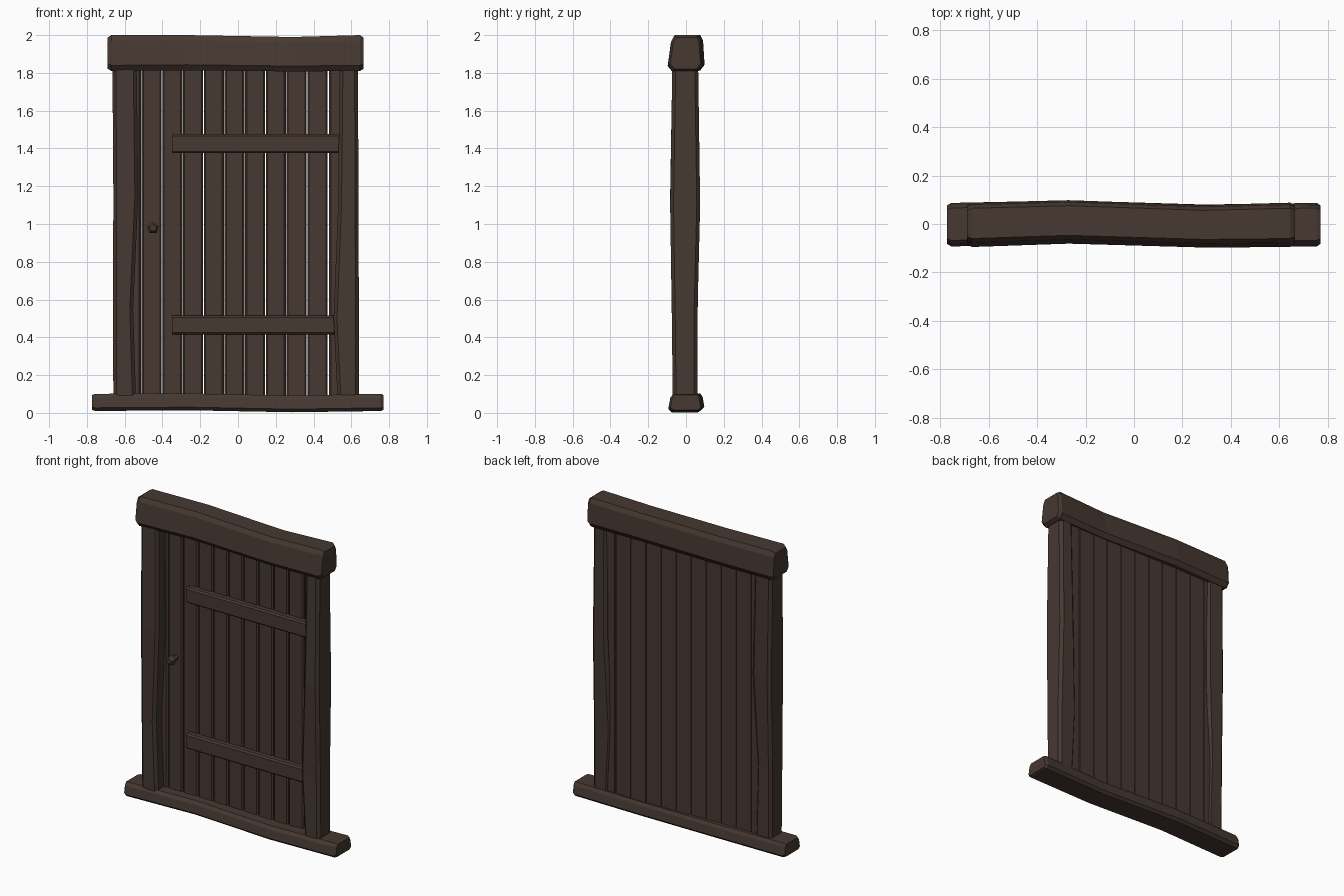
import bpy, bmesh, math

if "Cube" in bpy.data.objects:
    bpy.data.objects.remove(bpy.data.objects["Cube"])

wood = bpy.data.materials.new("dark_brown_wood")
wood.diffuse_color = (0.061, 0.040, 0.031, 1)
wood.use_nodes = True
wood.node_tree.nodes["Principled BSDF"].inputs["Base Color"].default_value = wood.diffuse_color


def finish(bm, name):
    bmesh.ops.recalc_face_normals(bm, faces=bm.faces)
    me = bpy.data.meshes.new(name)
    bm.to_mesh(me)
    bm.free()
    me.materials.append(wood)
    ob = bpy.data.objects.new(name, me)
    bpy.context.collection.objects.link(ob)
    return ob


def loft(name, rings):
    bm = bmesh.new()
    vs = [[bm.verts.new(p) for p in r] for r in rings]
    n = len(vs[0])
    for a, b in zip(vs, vs[1:]):
        for i in range(n):
            j = (i + 1) % n
            bm.faces.new((a[i], a[j], b[j], b[i]))
    bm.faces.new(vs[0])
    bm.faces.new(vs[-1])
    return finish(bm, name)


def prism(name, pts, z0, z1):
    return loft(name, [[(x, y, z) for x, y in pts] for z in (z0, z1)])


# horizontal beam: stations are (x, y shift, z shift, scale)
def beam(name, profile, zc, stations):
    loft(name, [[(x, y * s + dy, zc + (z - zc) * s + dz) for y, z in profile]
                for x, dy, dz, s in stations])


# lintel
beam("lintel", [(-.07, 1.81), (-.095, 1.84), (-.077, 1.97), (-.06, 2.0),
                (.065, 2.0), (.08, 1.97), (.088, 1.84), (.066, 1.81)], 1.9,
     [(-.69, 0, 0, .87), (-.67, 0, 0, 1), (-.27, .012, .002, .98),
      (.29, -.006, -.006, .96), (.645, 0, 0, 1), (.665, 0, 0, .87)])

# sill
beam("sill", [(-.075, .01), (-.093, .027), (-.083, .08), (-.068, .101),
              (.066, .101), (.078, .08), (.087, .027), (.07, .01)], .055,
     [(-.772, 0, 0, .88), (-.755, 0, 0, 1), (-.27, .012, .003, .98),
      (.29, -.004, -.008, .97), (.755, 0, 0, 1), (.77, 0, 0, .88)])


# posts: stations are (z, left x, right x, front y, back y)
def post(name, stations, c=.018):
    loft(name, [[(a + c, f, z), (b - c, f, z), (b, f + c, z), (b, k - c, z),
                 (b - c, k, z), (a + c, k, z), (a, k - c, z), (a, f + c, z)]
                for z, a, b, f, k in stations])


post("left_post", [(.06, -.66, -.54, -.07, .06), (.55, -.662, -.555, -.074, .062),
                   (1.15, -.66, -.528, -.084, .074), (1.86, -.665, -.537, -.072, .064)])
post("right_post", [(.06, .528, .64, -.07, .06), (.5, .506, .64, -.075, .06),
                    (1.1, .53, .638, -.084, .075), (1.86, .538, .635, -.072, .064)])

# door planks with chamfered front edges and thin gaps
gaps = [-.615, -.512, -.403, -.293, -.183, -.073, .036, .145, .255, .365, .477, .56]
F, B, c = 0.0, .052, .009
for i, (a, b) in enumerate(zip(gaps, gaps[1:])):
    g = .002
    l, r = a + g, b - g
    if i == 10:
        l += .004
    prism("plank_%d" % (i + 1),
          [(l + c, F), (r - c, F), (r, F + c), (r, B), (l, B), (l, F + c)], .07, 1.85)

# battens across the front
for name, z0, z1 in (("lower_batten", .415, .515), ("upper_batten", 1.375, 1.477)):
    prof = [(.005, z0), (-.03, z0), (-.04, z0 + .01), (-.04, z1 - .01),
            (-.03, z1), (.005, z1)]
    loft(name, [[(x, y, z) for y, z in prof] for x in (-.35, .54)])

# five-sided door knob: stem flaring to a head
rings = []
for y, r in ((.005, .018), (-.035, .018), (-.042, .032), (-.064, .032), (-.078, .02)):
    rings.append([(-.45 + r * math.sin(k * math.tau / 5), y,
                   .978 + r * math.cos(k * math.tau / 5)) for k in range(5)])
loft("door_knob", rings)
